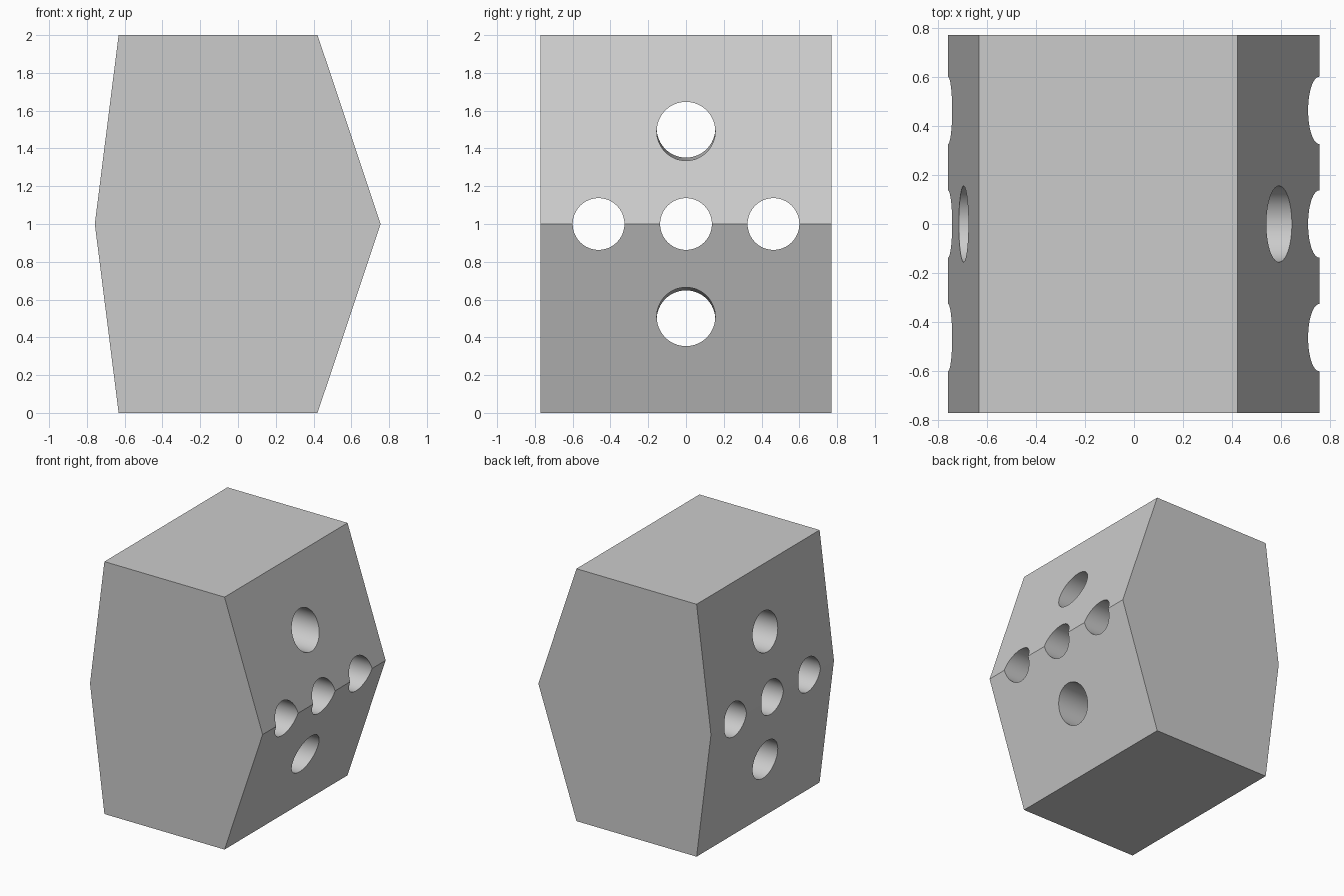
import bpy
import bmesh
import math
from mathutils import Vector

default = bpy.data.objects.get("Cube")
if default:
    bpy.data.objects.remove(default, do_unlink=True)

grey = bpy.data.materials.new("light_grey")
grey.use_nodes = True
colour = (0.6, 0.6, 0.6, 1)
grey.diffuse_color = colour
grey.node_tree.nodes["Principled BSDF"].inputs["Base Color"].default_value = colour


def finish(name, bm):
    bmesh.ops.recalc_face_normals(bm, faces=bm.faces[:])
    mesh = bpy.data.meshes.new(name)
    bm.to_mesh(mesh)
    bm.free()
    mesh.materials.append(grey)
    obj = bpy.data.objects.new(name, mesh)
    bpy.context.collection.objects.link(obj)
    return obj


# Six-sided block: side profile extruded along y
HALF_DEPTH = 0.77
profile = [(-0.632, 0), (0.421, 0), (0.755, 1), (0.421, 2), (-0.632, 2), (-0.758, 1)]
bm = bmesh.new()
face = bm.faces.new([bm.verts.new((x, -HALF_DEPTH, z)) for x, z in profile])
side = bmesh.ops.extrude_face_region(bm, geom=[face])
verts = [v for v in side["geom"] if isinstance(v, bmesh.types.BMVert)]
bmesh.ops.translate(bm, verts=verts, vec=(0, 2 * HALF_DEPTH, 0))
block = finish("drilled_block", bm)


def drill(y, z, radius, rise=0):
    """Bore a round hole through the block; rise is the climb toward -x."""
    bm = bmesh.new()
    bmesh.ops.create_cone(bm, cap_ends=True, segments=64,
                          radius1=radius, radius2=radius, depth=3)
    cutter = finish("hole_cutter", bm)
    cutter.hide_render = True
    cutter.location = (0, y, z)
    cutter.rotation_mode = "QUATERNION"
    cutter.rotation_quaternion = Vector((-1, 0, rise)).to_track_quat("Z", "Y")
    mod = block.modifiers.new("hole", "BOOLEAN")
    mod.operation = "DIFFERENCE"
    mod.solver = "EXACT"
    mod.object = cutter
    bpy.context.view_layer.objects.active = block
    bpy.ops.object.modifier_apply(modifier=mod.name)
    bpy.data.objects.remove(cutter, do_unlink=True)


# Row of three straight holes along the ridge
for y in (-0.463, 0, 0.463):
    drill(y, 1, 0.137)

# Larger, slightly tilted holes above and below
for sign in (-1, 1):
    drill(0, 1 + sign * 0.498, 0.155, sign * 0.012)

# Smooth bores, crisp block edges
bpy.ops.object.select_all(action="DESELECT")
block.select_set(True)
bpy.context.view_layer.objects.active = block
bpy.ops.object.shade_smooth_by_angle(angle=math.radians(10))
